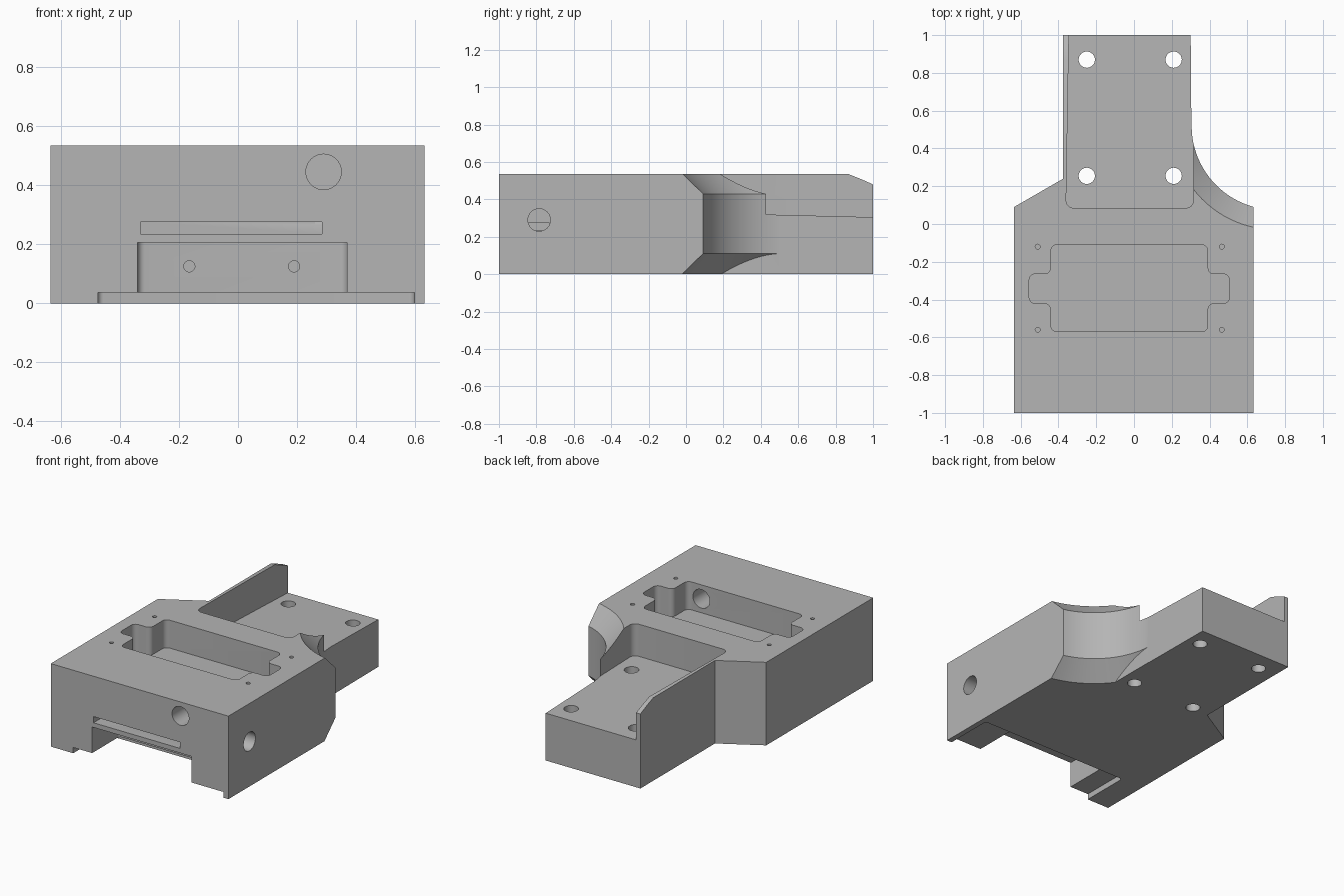
import bpy, bmesh, math
from mathutils import Vector

cube = bpy.data.objects.get("Cube")
if cube:
    bpy.data.objects.remove(cube)

grey = bpy.data.materials.new("machined grey")
grey.use_nodes = True
COLOUR = (0.46, 0.46, 0.46, 1)
grey.diffuse_color = COLOUR
grey.node_tree.nodes["Principled BSDF"].inputs["Base Color"].default_value = COLOUR

# Plane coordinates (a, b) and extrusion depth c for each axis
MAPS = {
    "x": lambda a, b, c: Vector((c, a, b)),
    "y": lambda a, b, c: Vector((a, c, b)),
    "z": lambda a, b, c: Vector((a, b, c)),
}


def finish(name, bm):
    bmesh.ops.recalc_face_normals(bm, faces=bm.faces)
    mesh = bpy.data.meshes.new(name)
    bm.to_mesh(mesh)
    bm.free()
    mesh.materials.append(grey)
    ob = bpy.data.objects.new(name, mesh)
    bpy.context.collection.objects.link(ob)
    return ob


def prism(name, pts, lo, hi, axis="z", fillet=0, corners=()):
    """Extrude an outline along an axis, rounding the listed corners."""
    bm = bmesh.new()
    place = MAPS[axis]
    verts = [bm.verts.new(place(a, b, lo)) for a, b in pts]
    bm.faces.new(verts)
    if fillet:
        bmesh.ops.bevel(bm, geom=[verts[i] for i in corners], offset=fillet,
                        segments=6, profile=0.5, affect="VERTICES")
    out = bmesh.ops.extrude_face_region(bm, geom=bm.faces[:])
    moved = [v for v in out["geom"] if isinstance(v, bmesh.types.BMVert)]
    bmesh.ops.translate(bm, verts=moved, vec=place(0, 0, hi - lo))
    return finish(name, bm)


def box(name, a0, a1, b0, b1, lo, hi, axis="z", **kw):
    return prism(name, [(a0, b0), (a1, b0), (a1, b1), (a0, b1)], lo, hi, axis, **kw)


def drill(name, a, b, r, lo, hi, axis, n=40):
    ring = [(a + r * math.cos(2 * math.pi * i / n), b + r * math.sin(2 * math.pi * i / n))
            for i in range(n)]
    return prism(name, ring, lo, hi, axis)


def lathe(name, cx, cy, profile, n=96):
    """Closed solid of revolution about a vertical axis."""
    bm = bmesh.new()
    rings = [[bm.verts.new((cx + r * math.cos(2 * math.pi * i / n),
                            cy + r * math.sin(2 * math.pi * i / n), z))
              for i in range(n)] for r, z in profile]
    for low, high in zip(rings, rings[1:]):
        for i in range(n):
            j = (i + 1) % n
            bm.faces.new((low[i], low[j], high[j], high[i]))
    bm.faces.new(rings[0])
    bm.faces.new(rings[-1])
    return finish(name, bm)


def combine(target, tool, operation="DIFFERENCE"):
    """Apply a boolean and discard the tool."""
    mod = target.modifiers.new("cut", "BOOLEAN")
    mod.operation = operation
    mod.solver = "EXACT"
    mod.object = tool
    bpy.context.view_layer.objects.active = target
    bpy.ops.object.modifier_apply(modifier=mod.name)
    bpy.data.objects.remove(tool)


H = 0.535

# Solid block with a narrower neck at the back
body = prism("mount_block", [(-0.635, -1), (0.632, -1), (0.632, 0.5), (0.304, 0.5),
                             (0.3, 1), (-0.375, 1), (-0.375, 0.24), (-0.635, 0.09)], 0, H)

# Concave side scoop with flared rims, kept clear of the neck
scoop = lathe("scoop", 0.75, 0.52, [(0.565, -0.01), (0.445, 0.11), (0.445, 0.43), (0.56, 0.545)])
combine(scoop, box("scoop_limit", 0.306, 1.5, -0.5, 1.5, -0.1, 0.8), "INTERSECT")
combine(body, scoop)

# Neck recess with a gently sloping floor
recess = prism("neck_recess", [(-0.36, 0.085), (0.315, 0.085), (0.315, 1.1), (-0.343, 1.1)],
               0.3, 0.7, fillet=0.04, corners=(0, 1))
for v in recess.data.vertices:
    if v.co.z < 0.5:
        v.co.z = 0.33 - 0.025 * v.co.y
combine(body, recess)

# Sloped tip of the thin neck wall
combine(body, prism("wall_tip", [(0.845, 0.545), (0.94, 0.507), (1.03, 0.467),
                                 (1.1, 0.7), (0.845, 0.7)], -0.5, -0.3, "x"))

# Top pocket with an ear on each side
pocket = [(-0.44, -0.57), (0.39, -0.57), (0.39, -0.42), (0.505, -0.42),
          (0.505, -0.265), (0.39, -0.265), (0.39, -0.11), (-0.44, -0.11),
          (-0.44, -0.265), (-0.555, -0.265), (-0.555, -0.42), (-0.44, -0.42)]
combine(body, prism("top_pocket", pocket, 0.355, 0.7, fillet=0.032, corners=range(12)))

# Front underside recess, channel and slot
combine(body, box("shallow_recess", -0.475, 0.597, -1.1, -0.68, -0.1, 0.037,
                  fillet=0.02, corners=(2, 3)))
combine(body, box("deep_channel", -0.34, 0.37, -1.1, -0.72, -0.1, 0.205,
                  fillet=0.025, corners=(2, 3)))
combine(body, box("front_slot", -0.33, 0.285, 0.235, 0.275, -1.1, -0.73, "y"))

# Bolt holes through the neck, screw holes around the pocket
for y in (0.255, 0.87):
    for x in (-0.25, 0.21):
        combine(body, drill("bolt_hole", x, y, 0.043, -0.1, 0.6, "z"))
for y in (-0.56, -0.12):
    for x in (-0.51, 0.465):
        combine(body, drill("screw_hole", x, y, 0.013, 0.42, 0.6, "z", 16))

# Cable holes in the front and side, screw holes in the channel wall
combine(body, drill("front_hole", 0.29, 0.445, 0.06, -1.1, -0.5, "y"))
combine(body, drill("side_hole", -0.785, 0.29, 0.06, 0.26, 0.8, "x"))
for x in (-0.165, 0.19):
    combine(body, drill("channel_hole", x, 0.125, 0.019, -0.8, -0.6, "y", 20))

# Smooth curved walls, keep machined edges sharp
bpy.ops.object.select_all(action="DESELECT")
body.select_set(True)
bpy.context.view_layer.objects.active = body
bpy.ops.object.shade_smooth_by_angle(angle=math.radians(25))
